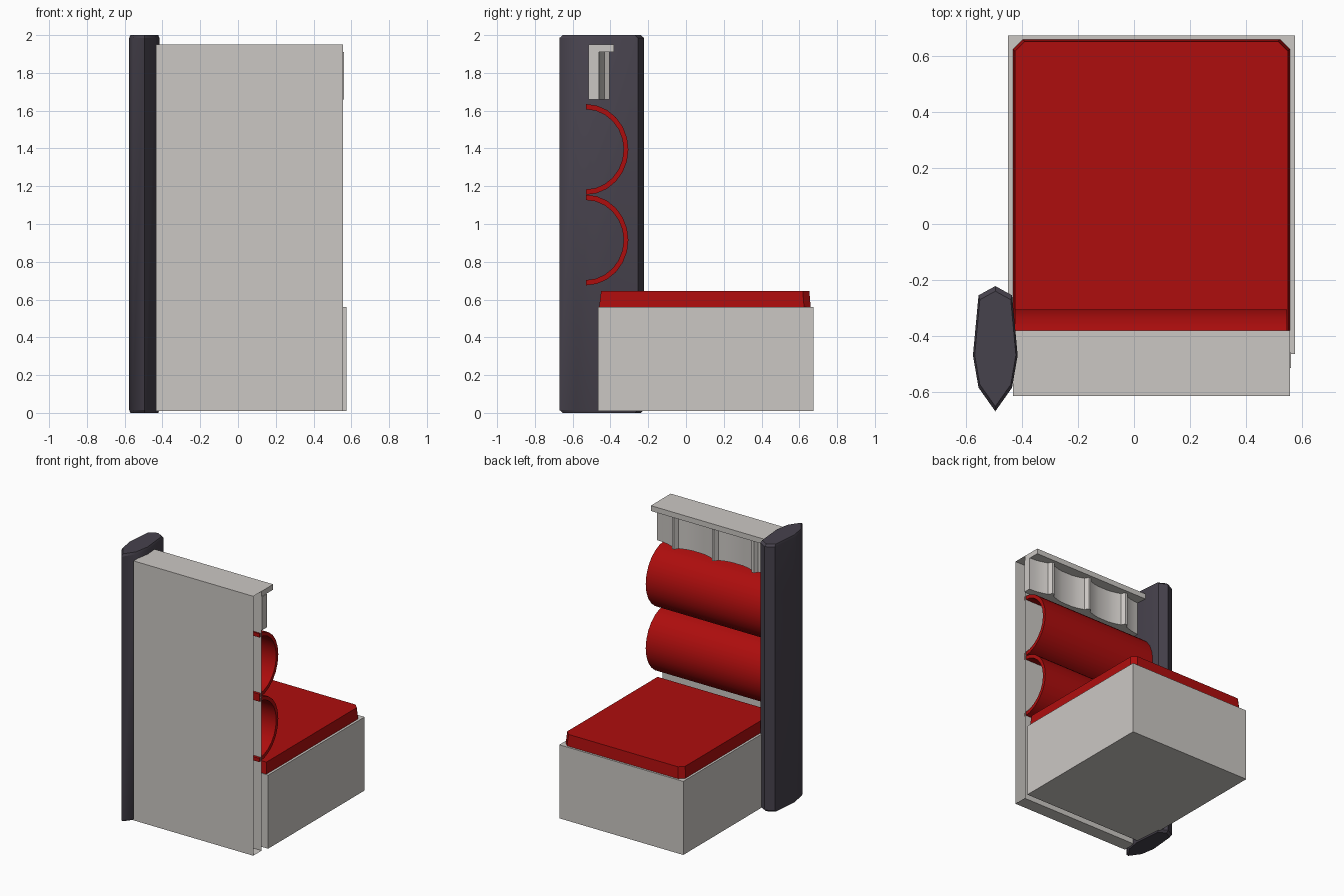
import bpy, bmesh, math
from mathutils import Vector

if "Cube" in bpy.data.objects:
    bpy.data.objects.remove(bpy.data.objects["Cube"])


def material(name, r, g, b):
    m = bpy.data.materials.new(name)
    m.diffuse_color = (r, g, b, 1)
    m.use_nodes = True
    m.node_tree.nodes["Principled BSDF"].inputs["Base Color"].default_value = m.diffuse_color
    return m


GREY = material("warm_grey", 0.60, 0.575, 0.55)
RED = material("red_upholstery", 0.42, 0.004, 0.004)
DARK = material("dark_plum_grey", 0.062, 0.054, 0.073)


def loft(name, rings, mat, caps=True, smooth=None):
    """Skin a list of equal-length closed rings of 3D points."""
    bm = bmesh.new()
    vs = [[bm.verts.new(Vector(p)) for p in ring] for ring in rings]
    n = len(vs[0])
    for a, b in zip(vs, vs[1:]):
        for i in range(n):
            j = (i + 1) % n
            bm.faces.new((a[i], a[j], b[j], b[i]))
    if caps:
        bm.faces.new(vs[0][::-1])
        bm.faces.new(vs[-1])
    bmesh.ops.recalc_face_normals(bm, faces=bm.faces[:])
    me = bpy.data.meshes.new(name)
    bm.to_mesh(me)
    bm.free()
    me.materials.append(mat)
    ob = bpy.data.objects.new(name, me)
    bpy.context.collection.objects.link(ob)
    if smooth:
        bpy.ops.object.select_all(action='DESELECT')
        ob.select_set(True)
        bpy.context.view_layer.objects.active = ob
        bpy.ops.object.shade_smooth_by_angle(angle=math.radians(smooth))
    return ob


def along_x(name, yz, x0, x1, mat, caps=True, smooth=None):
    return loft(name, [[(x, y, z) for y, z in yz] for x in (x0, x1)], mat, caps, smooth)


def along_z(name, xy, z0, z1, mat, smooth=None):
    return loft(name, [[(x, y, z) for x, y in xy] for z in (z0, z1)], mat, True, smooth)


def rect(a0, a1, b0, b1):
    return [(a0, b0), (a1, b0), (a1, b1), (a0, b1)]


# Seat base box
along_z("seat_base", rect(-0.45, 0.575, -0.465, 0.675), 0.01, 0.56, GREY)

# Seat cushion: tapered slab with two cut corners at the free end
def seat_ring(t, z):
    x0, x1, y0, y1, c = -0.433 + t, 0.557 - t, -0.46 + 1.5 * t, 0.66 - t, 0.035
    return [(x0, y0, z), (x1, y0, z), (x1, y1 - c, z), (x1 - c, y1, z),
            (x0 + c, y1, z), (x0, y1 - c, z)]


loft("seat_cushion", [seat_ring(0, 0.56), seat_ring(0.007, 0.645)], RED)

# Backboard: hollow case with open ends, and a canopy shelf on top
along_x("backboard", rect(-0.615, -0.515, 0.01, 1.95), -0.433, 0.557, GREY, caps=False)
along_x("canopy_shelf", rect(-0.515, -0.38, 1.91, 1.95), -0.433, 0.557, GREY)

# Back cushions: two half-round shells, open at the ends
def half_round(zc, ry, rz, y0=-0.53, n=12):
    arc = [math.pi * (i / n - 0.5) for i in range(n + 1)]
    return [(y0 + ry * math.cos(a), zc + rz * math.sin(a)) for a in arc]


for label, zc in (("lower", 0.915), ("upper", 1.395)):
    profile = half_round(zc, 0.225, 0.24) + half_round(zc, 0.2, 0.212)[::-1]
    along_x(label + "_back_cushion", profile, -0.425, 0.547, RED, smooth=35)

# Headrest: concave scallops between narrow raised ribs
front = [(-0.433, -0.46)]
for rib in (-0.27, 0.06, 0.39):
    for d in (-0.12, -0.08, -0.05, -0.025):
        front.append((rib + d, -0.46 + 0.028 * ((d + 0.165) / 0.14) ** 2))
    front += [(rib - 0.009, -0.404), (rib + 0.009, -0.404)]
    for d in (0.025, 0.05, 0.08, 0.12):
        front.append((rib + d, -0.46 + 0.028 * ((0.165 - d) / 0.14) ** 2))
front.append((0.561, -0.46))
along_z("headrest", front + [(0.561, -0.515), (-0.433, -0.515)], 1.66, 1.91, GREY, smooth=25)

# Side pillar: pointed lens section with chamfered ends
half = [(0.06, -0.585), (0.08, -0.47), (0.06, -0.255)]
section = [(0, -0.67)] + half + [(0, -0.222)] + [(-x, y) for x, y in half[::-1]]


def pillar_ring(s, z):
    return [(-0.496 + x * s, -0.45 + (y + 0.45) * s, z) for x, y in section]


loft("side_pillar", [pillar_ring(0.92, 0), pillar_ring(1, 0.015),
                     pillar_ring(1, 1.985), pillar_ring(0.92, 2)], DARK, smooth=30)
